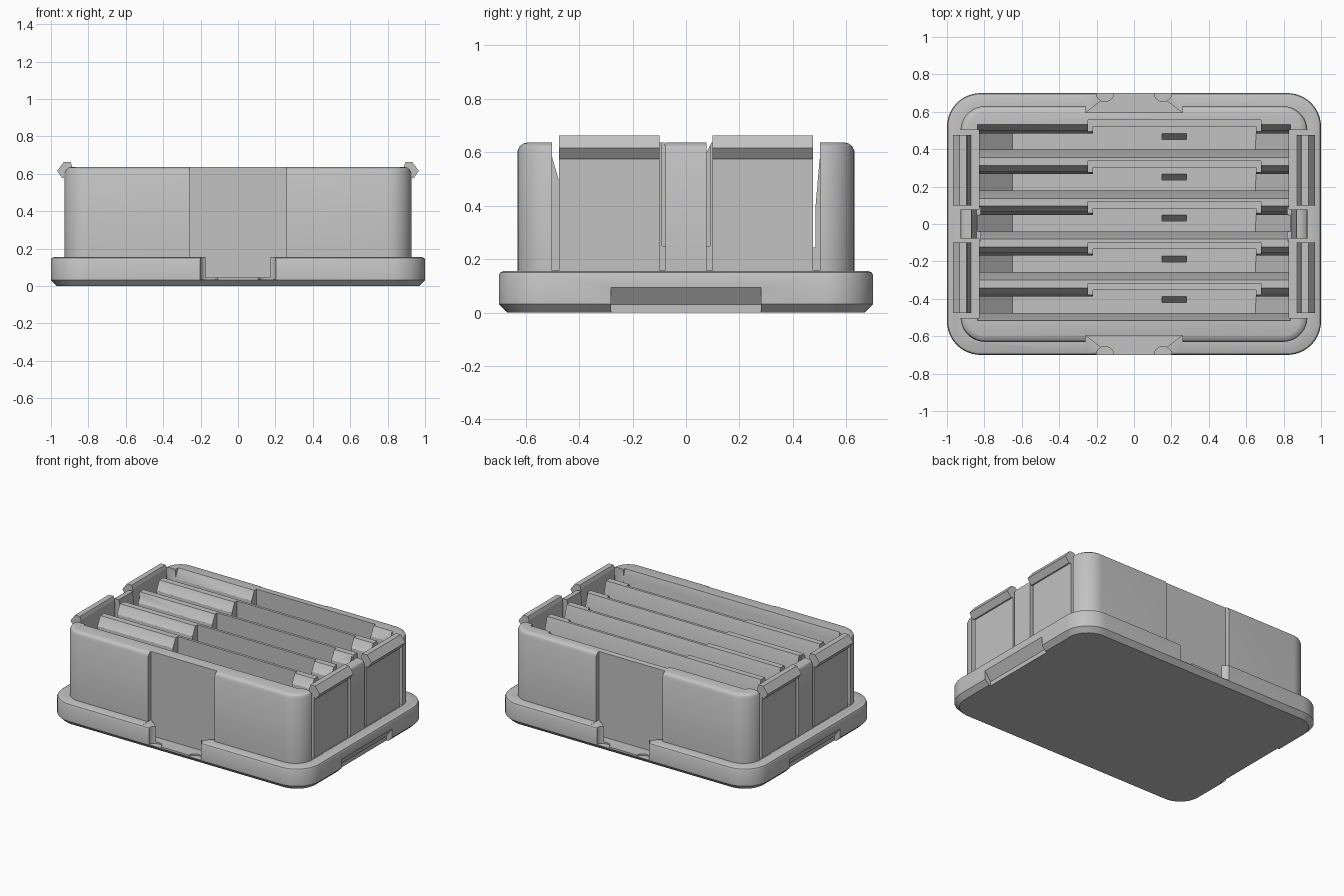
import bpy, bmesh, math

cube = bpy.data.objects.get("Cube")
if cube:
    bpy.data.objects.remove(cube, do_unlink=True)

grey = bpy.data.materials.new("plain_grey")
grey.use_nodes = True
grey.diffuse_color = (0.54, 0.54, 0.54, 1)
grey.node_tree.nodes["Principled BSDF"].inputs["Base Color"].default_value = (0.54, 0.54, 0.54, 1)


def finish(name, bm):
    bmesh.ops.recalc_face_normals(bm, faces=bm.faces)
    mesh = bpy.data.meshes.new(name)
    bm.to_mesh(mesh)
    bm.free()
    mesh.materials.append(grey)
    obj = bpy.data.objects.new(name, mesh)
    bpy.context.collection.objects.link(obj)
    return obj


def hull(name, points):
    """Convex solid around the given points."""
    bm = bmesh.new()
    verts = [bm.verts.new(p) for p in points]
    res = bmesh.ops.convex_hull(bm, input=verts)
    junk = {v for v in res["geom_interior"] + res["geom_unused"] if isinstance(v, bmesh.types.BMVert)}
    bmesh.ops.delete(bm, geom=list(junk), context='VERTS')
    bmesh.ops.dissolve_limit(bm, angle_limit=0.001, verts=bm.verts, edges=bm.edges)
    return finish(name, bm)


def box(xs, ys, zs):
    return [(x, y, z) for x in xs for y in ys for z in zs]


def along_x(x0, x1, y, section):
    """Points of a (y, z) section swept along x."""
    return [(x, y + yy, z) for x in (x0, x1) for yy, z in section]


def rounded_block(name, hx, hy, radius, levels):
    """Stack of rounded rectangles; levels are (inset, z) pairs."""
    bm = bmesh.new()
    rings = []
    for inset, z in levels:
        ring = []
        for q, (sx, sy) in enumerate([(1, 1), (-1, 1), (-1, -1), (1, -1)]):
            for i in range(13):
                a = math.pi / 2 * (q + i / 12)
                r = radius - inset
                ring.append(bm.verts.new((sx * (hx - radius) + r * math.cos(a),
                                          sy * (hy - radius) + r * math.sin(a), z)))
        rings.append(ring)
    for lo, hi in zip(rings, rings[1:]):
        for i in range(len(lo)):
            j = (i + 1) % len(lo)
            bm.faces.new((lo[i], lo[j], hi[j], hi[i]))
    bm.faces.new(rings[0][::-1])
    bm.faces.new(rings[-1])
    return finish(name, bm)


def boolean(target, tool, operation='DIFFERENCE'):
    mod = target.modifiers.new("cut", 'BOOLEAN')
    mod.operation, mod.solver, mod.object = operation, 'EXACT', tool
    bpy.context.view_layer.objects.active = target
    bpy.ops.object.modifier_apply(modifier=mod.name)
    bpy.data.objects.remove(tool, do_unlink=True)


def cut(points):
    boolean(tray, hull("cutter", points))


# Flanged base and rounded box body
tray = rounded_block("card_tray", 1.0, 0.7, 0.18,
                     [(0.032, 0), (0, 0.032), (0, 0.14), (0.005, 0.15), (0.015, 0.155)])
body = rounded_block("body", 0.927, 0.63, 0.13,
                     [(0, 0.1), (0, 0.605), (0.008, 0.623), (0.022, 0.633), (0.035, 0.636)])
boolean(tray, body, 'UNION')

# Five card channels between full-height dividers
END = 0.836
for row in range(5):
    y = -0.218 * row
    # Deep straight channel with ramped ends
    cut([(sx * x, y + yy, z) for sx in (-1, 1) for yy in (0.397, 0.485)
         for x, z in [(0.65, 0.07), (END, 0.25), (END, 0.45)]])
    # Leaning upper wall
    cut(along_x(-END, END, y, [(0.3972, 0.38), (0.485, 0.4), (0.5, 0.575), (0.3972, 0.575)]))
    # Flared mouth
    cut(along_x(-END, END, y, [(0.3974, 0.49), (0.5, 0.574), (0.538, 0.65), (0.351, 0.65)]))
    # Stepped finger recess
    cut(box((-0.245, 0.68), (y + 0.44, y + 0.555), (0.5, 0.7)))
    cut(box((-0.22, 0.652), (y + 0.45, y + 0.52), (0.0702, 0.6)))
    # Small slanted slot in the floor
    cut(along_x(0.15, 0.28, y, [(0.452, 0.076), (0.488, 0.076), (0.452, 0.02)]))

for s in (-1, 1):
    for t in (-1, 1):
        # Opening around each clip
        cut(box((s * 0.83, s * 1.1), (t * 0.077, t * 0.502), (0.157, 0.8)))
    # Sloped hollow behind the middle post
    cut([(s * x, y, z) for y in (-0.09, 0.09)
         for x, z in [(0.82, 0.25), (0.842, 0.25), (0.87, 0.65), (0.82, 0.65)]])
    # Sloped grip under each end
    cut([(s * x, y, z) for y in (-0.28, 0.28) for x, z in
         [(0.955, -0.1), (0.955, 0.03), (1.01, 0.108), (1.1, 0.108), (1.1, -0.1)]])
    # Recessed long-side panel and dovetail notch in the flange
    cut(box((-0.258, 0.258), (s * 0.597, s * 0.8), (0.154, 0.8)))
    cut([(sx * x, s * y, z) for sx in (-1, 1) for z in (0.045, 0.2)
         for x, y in [(0.255, 0.597), (0.11, 0.71)]])
    for t in (-1, 1):
        cut([(t * 0.155 + 0.047 * math.cos(k * math.pi / 12),
              s * 0.7 + 0.045 * math.sin(k * math.pi / 12), z)
             for k in range(24) for z in (0.035, 0.2)])


def clip(name, s, t):
    """Upright spring panel with an outward hook."""
    profile = [(0.872, 0.14), (0.922, 0.14), (0.922, 0.58), (0.938, 0.575),
               (0.967, 0.615), (0.932, 0.663), (0.895, 0.663), (0.887, 0.64)]
    bm = bmesh.new()
    face = bm.faces.new([bm.verts.new((s * x, t * 0.1, z)) for x, z in profile])
    ext = bmesh.ops.extrude_face_region(bm, geom=[face])
    verts = [v for v in ext["geom"] if isinstance(v, bmesh.types.BMVert)]
    bmesh.ops.translate(bm, verts=verts, vec=(0, t * 0.375, 0))
    return finish(name, bm)


for s, side in ((1, "left"), (-1, "right")):
    for t, end in ((-1, "front"), (1, "back")):
        clip(f"clip_{end}_{side}", s, t)

# Smooth the rounded corners only
bpy.ops.object.select_all(action='DESELECT')
tray.select_set(True)
bpy.context.view_layer.objects.active = tray
bpy.ops.object.shade_smooth_by_angle(angle=math.radians(30))
